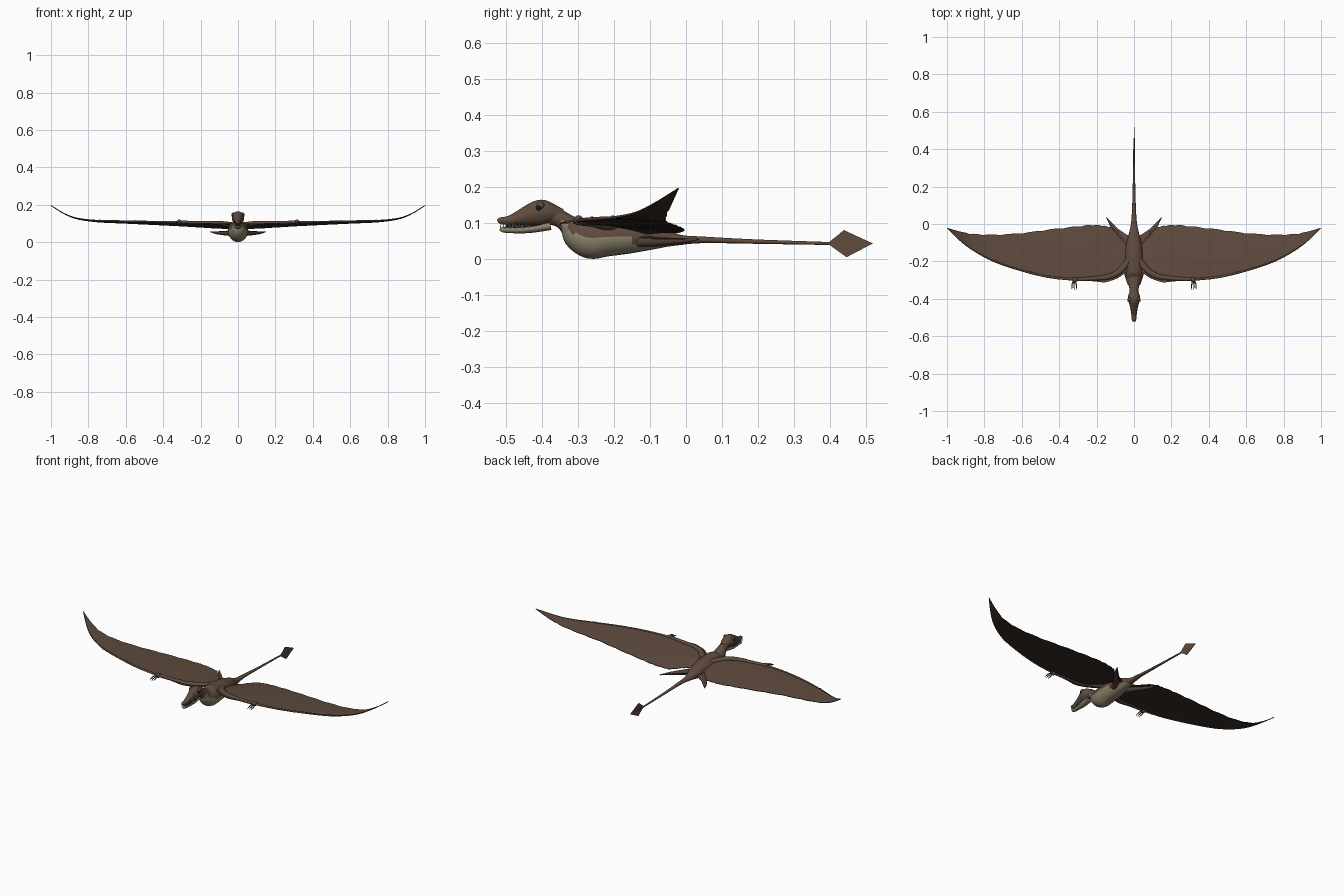
import bpy, bmesh, math
from mathutils import Vector, Matrix

old = bpy.data.objects.get("Cube")
if old:
    bpy.data.objects.remove(old, do_unlink=True)


def material(name, r, g, b):
    m = bpy.data.materials.new(name)
    m.use_nodes = True
    m.diffuse_color = (r, g, b, 1)
    m.node_tree.nodes["Principled BSDF"].inputs["Base Color"].default_value = (r, g, b, 1)
    return m


BROWN = material("hide brown", .115, .07, .048)
DARK = material("wing underside brown", .04, .026, .02)
RUST = material("leg brown", .09, .048, .035)
CREAM = material("belly cream", .27, .23, .15)
BLACK = material("eye and claw black", .012, .01, .01)
IVORY = material("tooth ivory", .55, .5, .38)


def spline(pts, n):
    """Catmull-Rom interpolation of tuples of any length."""
    out = []
    for i in range(len(pts) - 1):
        a, b, c, d = (pts[max(0, min(len(pts) - 1, i + k))] for k in (-1, 0, 1, 2))
        for s in range(n):
            t = s / n
            out.append(tuple(
                q + t * ((r - p) / 2 + t * ((2 * p - 5 * q + 4 * r - u) / 2
                                           + t * (3 * q - p - 3 * r + u) / 2))
                for p, q, r, u in zip(a, b, c, d)))
    return out + [tuple(pts[-1])]


def finish(name, bm, mats, mirror=False, smooth=True, thick=0):
    me = bpy.data.meshes.new(name)
    bm.to_mesh(me)
    bm.free()
    for m in mats:
        me.materials.append(m)
    ob = bpy.data.objects.new(name, me)
    bpy.context.collection.objects.link(ob)
    if smooth:
        bpy.ops.object.select_all(action="DESELECT")
        ob.select_set(True)
        bpy.context.view_layer.objects.active = ob
        bpy.ops.object.shade_smooth_by_angle(angle=math.radians(50))
    if thick:
        mod = ob.modifiers.new("thickness", "SOLIDIFY")
        mod.thickness = thick
        mod.offset = -1
        mod.material_offset = mod.material_offset_rim = len(mats) - 1
    if mirror:
        ob.modifiers.new("other side", "MIRROR")
    return ob


def add_sweep(bm, pts, sides=14, n=4):
    """Elliptical tube through (x, y, z, side radius, up radius)."""
    path = spline(pts, n)
    rings = []
    for i, p in enumerate(path):
        t = (Vector(path[min(i + 1, len(path) - 1)][:3]) - Vector(path[max(i - 1, 0)][:3])).normalized()
        ref = Vector((0, 1, 0)) if abs(t.z) > .9 else Vector((0, 0, 1))
        side = t.cross(ref).normalized()
        up = side.cross(t)
        angles = [math.tau * k / sides for k in range(sides)]
        rings.append([bm.verts.new(Vector(p[:3]) + side * p[3] * math.cos(a) + up * p[4] * math.sin(a))
                      for a in angles])
    for r, q in zip(rings, rings[1:]):
        for k in range(sides):
            j = (k + 1) % sides
            bm.faces.new((r[k], r[j], q[j], q[k]))
    bm.faces.new(rings[0])
    bm.faces.new(rings[-1])
    bmesh.ops.recalc_face_normals(bm, faces=bm.faces[:])
    bm.normal_update()


def sweep(name, pts, mats, mirror=False, rule=None, sides=14, n=4):
    bm = bmesh.new()
    add_sweep(bm, pts, sides, n)
    if rule:
        for f in bm.faces:
            f.material_index = rule(f.calc_center_median(), f.normal)
    return finish(name, bm, mats, mirror)


def along_y(profile):
    return [(0, y, z, a, b) for y, z, a, b in profile]


def balls(name, items, mat):
    bm = bmesh.new()
    for x, y, z, r in items:
        bmesh.ops.create_uvsphere(bm, u_segments=12, v_segments=8, radius=r,
                                  matrix=Matrix.Translation((x, y, z)))
    finish(name, bm, [mat], True)


def plate(name, pts, mats, mirror=False, thick=.004):
    bm = bmesh.new()
    bm.faces.new([bm.verts.new(p) for p in pts])
    bm.normal_update()
    for f in bm.faces:
        if f.normal.z < -.1:
            f.normal_flip()
    finish(name, bm, mats, mirror, False, thick)


# Neck, torso and long tail in one loft, with a cream underside
def belly(c, n):
    if c.y < -.15:
        return int(c.y > -.345 and n.z < .1)
    return int(c.y < -.04 and n.z < -.6)


sweep("body", along_y([
    (-.385, .125, .022, .028), (-.35, .112, .024, .024), (-.325, .094, .03, .029),
    (-.30, .070, .042, .046), (-.265, .059, .052, .058), (-.22, .061, .055, .054),
    (-.15, .063, .05, .047), (-.08, .06, .035, .032), (-.02, .053, .02, .015),
    (.05, .053, .012, .009), (.2, .048, .007, .006), (.4, .043, .004, .004),
    (.46, .043, .003, .002)]), [BROWN, CREAM], rule=belly, sides=24, n=5)

# Head
sweep("skull", along_y([
    (-.34, .126, .012, .012), (-.37, .127, .027, .027), (-.40, .129, .033, .036),
    (-.43, .123, .025, .031), (-.46, .115, .018, .021), (-.49, .107, .014, .013),
    (-.515, .106, .011, .009), (-.522, .104, .004, .004)]), [BROWN], sides=18)
sweep("lower_jaw", along_y([
    (-.375, .092, .019, .012), (-.43, .083, .018, .011), (-.47, .08, .013, .009),
    (-.505, .081, .011, .008), (-.516, .084, .004, .004)]), [CREAM])
sweep("mouth_lining", along_y([
    (-.40, .092, .016, .008), (-.47, .091, .011, .008), (-.5, .092, .007, .006)]), [BLACK])
balls("eyes", [(.028, -.408, .142, .008)], BLACK)
balls("brows", [(.024, -.403, .148, .011)], BROWN)

bm = bmesh.new()
for i in range(5):
    y, x = -.512 + i * .017, .009 + i * .0018
    add_sweep(bm, [(x, y, .1, .0025, .0025), (x, y - .003, .086, .0004, .0004)], 6, 1)
    add_sweep(bm, [(x, y + .008, .084, .0025, .0025), (x, y + .005, .099, .0004, .0004)], 6, 1)
finish("teeth", bm, [IVORY], True)

# Wing membrane: columns of x, front y, rear y, front z
columns = spline([
    (.03, -.25, -.12, .098), (.08, -.285, -.065, .1), (.12, -.302, -.02, .1),
    (.16, -.312, -.009, .102), (.22, -.306, -.004, .104), (.31, -.304, -.012, .107),
    (.45, -.288, -.028, .11), (.6, -.253, -.048, .113), (.75, -.203, -.056, .116),
    (.86, -.143, -.052, .129), (.93, -.09, -.04, .155), (1, -.022, -.02, .197)], 4)
bm = bmesh.new()
grid = []
for i, (x, front, rear, z) in enumerate(columns):
    row = []
    notch = .004 * (i % 3 == 1) * (x < .9)
    for k in range(9):
        t = k / 8
        drop = .028 * (1 - x) * t - .004 * math.sin(math.pi * t) * (1 - x)
        row.append(bm.verts.new((x, front + (rear - notch - front) * t, z - drop)))
    grid.append(row)
for a, b in zip(grid, grid[1:]):
    for k in range(8):
        bm.faces.new((a[k], b[k], b[k + 1], a[k + 1]))
bm.normal_update()
for f in bm.faces:
    if f.normal.z < 0:
        f.normal_flip()
finish("wing_membranes", bm, [BROWN, DARK], True, False, .003)

# Arm bones and the long wing finger along the leading edge
sweep("wing_arms", [
    (.03, -.2, .09, .02, .016), (.08, -.255, .1, .016, .012), (.14, -.283, .102, .014, .01),
    (.22, -.291, .104, .011, .009), (.31, -.297, .107, .009, .009)], [BROWN], True)
sweep("wing_fingers", [
    (.3, -.298, .106, .007, .007), (.45, -.284, .109, .006, .005), (.6, -.249, .112, .005, .005),
    (.75, -.199, .115, .004, .004), (.86, -.14, .128, .003, .003), (.93, -.088, .154, .002, .002),
    (.998, -.022, .196, .001, .001)], [BROWN], True, sides=10)
balls("wing_joints", [(.315, -.298, .107, .014), (.55, -.261, .111, .007),
                      (.74, -.203, .115, .006)], BROWN)

# Small clawed hands
for i, name in enumerate(("inner", "middle", "outer")):
    s = i - 1
    sweep(name + "_hand_digits", [
        (.318 + s * .006, -.305, .105, .004, .004), (.32 + s * .011, -.322, .105, .003, .003),
        (.32 + s * .012, -.334, .1, .003, .003)], [BROWN], True, sides=8)
    sweep(name + "_hand_claws", [
        (.32 + s * .012, -.332, .101, .003, .003), (.32 + s * .012, -.343, .1, .002, .002),
        (.32 + s * .011, -.352, .093, .0005, .0005)], [BLACK], True, sides=8)

# Hind legs and the skin stretched behind them
sweep("hind_legs", [
    (.022, -.14, .05, .02, .018), (.06, -.08, .048, .014, .013),
    (.112, -.02, .05, .009, .008), (.147, .035, .055, .002, .002)], [RUST], True)
plate("leg_membranes", [
    (.02, -.16, .062), (.085, -.075, .058), (.122, -.025, .056), (.146, .036, .056),
    (.08, -.03, .056), (.018, -.07, .06)], [BROWN, DARK], True)

# Upright diamond vane at the tail tip
plate("tail_vane", [
    (.0015, .392, .043), (.0015, .438, .08), (.0015, .518, .043), (.0015, .445, .005)],
    [BROWN], thick=.003)
